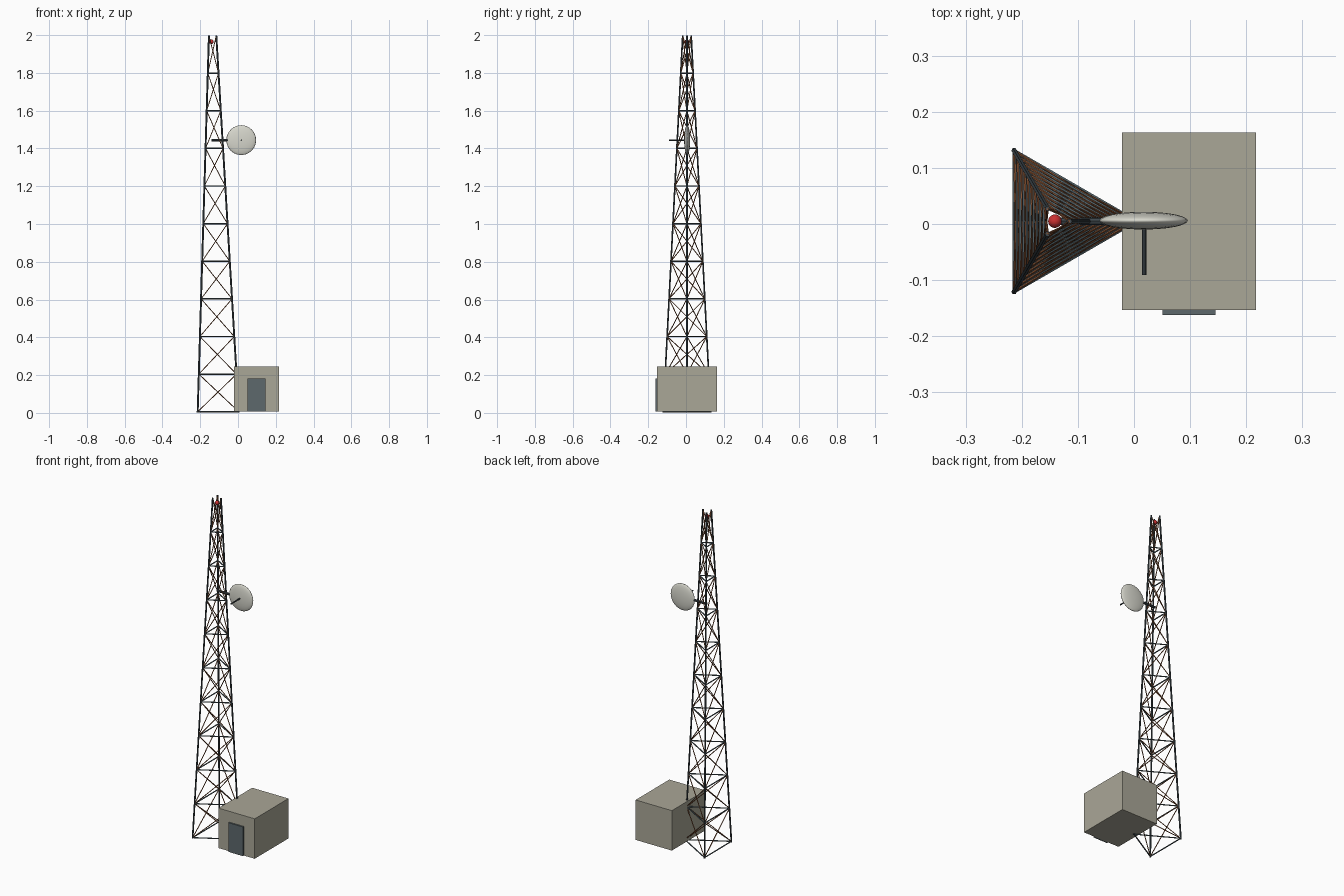
import bpy
from math import cos, sin, pi
from mathutils import Vector

cube = bpy.data.objects.get("Cube")
if cube:
    bpy.data.objects.remove(cube, do_unlink=True)


def material(name, rgb):
    m = bpy.data.materials.new(name)
    m.use_nodes = True
    m.diffuse_color = (*rgb, 1)
    m.node_tree.nodes["Principled BSDF"].inputs["Base Color"].default_value = (*rgb, 1)
    return m


steel = material("blue grey steel", (0.085, 0.12, 0.135))
rust = material("rusty brown", (0.25, 0.09, 0.035))
dark = material("dark metal", (0.05, 0.065, 0.075))
wall = material("concrete beige", (0.40, 0.385, 0.31))
door_mat = material("door grey", (0.11, 0.14, 0.15))
dish_mat = material("off white", (0.68, 0.68, 0.61))
red = material("signal red", (0.6, 0.03, 0.03))


def finish(name, mat):
    ob = bpy.context.object
    ob.name = name
    ob.data.materials.append(mat)
    return ob


def rod(name, a, b, radius, mat, sides=6):
    a, b = Vector(a), Vector(b)
    bpy.ops.mesh.primitive_cylinder_add(vertices=sides, radius=radius, depth=(b - a).length,
                                        location=(a + b) / 2)
    ob = finish(name, mat)
    ob.rotation_euler = (b - a).to_track_quat('Z', 'Y').to_euler()
    return ob


def box(name, lo, hi, mat):
    lo, hi = Vector(lo), Vector(hi)
    bpy.ops.mesh.primitive_cube_add(size=1, location=(lo + hi) / 2)
    ob = finish(name, mat)
    ob.scale = hi - lo
    return ob


def ball(name, centre, radius, mat, flat=1):
    bpy.ops.mesh.primitive_uv_sphere_add(segments=24, ring_count=12, radius=radius, location=centre)
    ob = finish(name, mat)
    ob.scale.y = flat
    bpy.ops.object.shade_smooth_by_angle()
    return ob


# Tapering three-legged mast
CX, CY = -0.141, 0.005
BAYS, BASE, TOP = 10, 0.006, 1.998


def corner(i, level):
    t = level / BAYS
    r = 0.145 + (0.026 - 0.145) * t
    a = i * 2 * pi / 3
    return Vector((CX + r * cos(a), CY + r * sin(a), BASE + (TOP - BASE) * t))


for i in range(3):
    rod(f"mast_leg_{i}", corner(i, -0.02), corner(i, BAYS), 0.005, dark)
    for k in range(BAYS):
        rod(f"ring_bar_{i}_{k}", corner(i, k), corner(i + 1, k), 0.0035, steel)
        rod(f"brace_up_{i}_{k}", corner(i, k), corner(i + 1, k + 1), 0.0025, rust)
        rod(f"brace_down_{i}_{k}", corner(i + 1, k), corner(i, k + 1), 0.0025, rust)

# Warning lamp between the leg tops
ball("warning_lamp", (CX, CY, 1.965), 0.012, red)

# Dish with its support arm and feed
DZ = 1.444
rod("dish_arm", (CX, CY, DZ), (0.0, CY, DZ), 0.007, dark, 8)
ball("dish", (0.017, 0.006, DZ), 0.079, dish_mat, 0.2)
rod("dish_feed", (0.018, 0.0, DZ), (0.018, -0.091, DZ), 0.004, dark, 8)

# Equipment hut with door
box("hut", (-0.021, -0.153, 0.008), (0.217, 0.163, 0.245), wall)
box("hut_door", (0.051, -0.162, 0.008), (0.145, -0.152, 0.181), door_mat)
